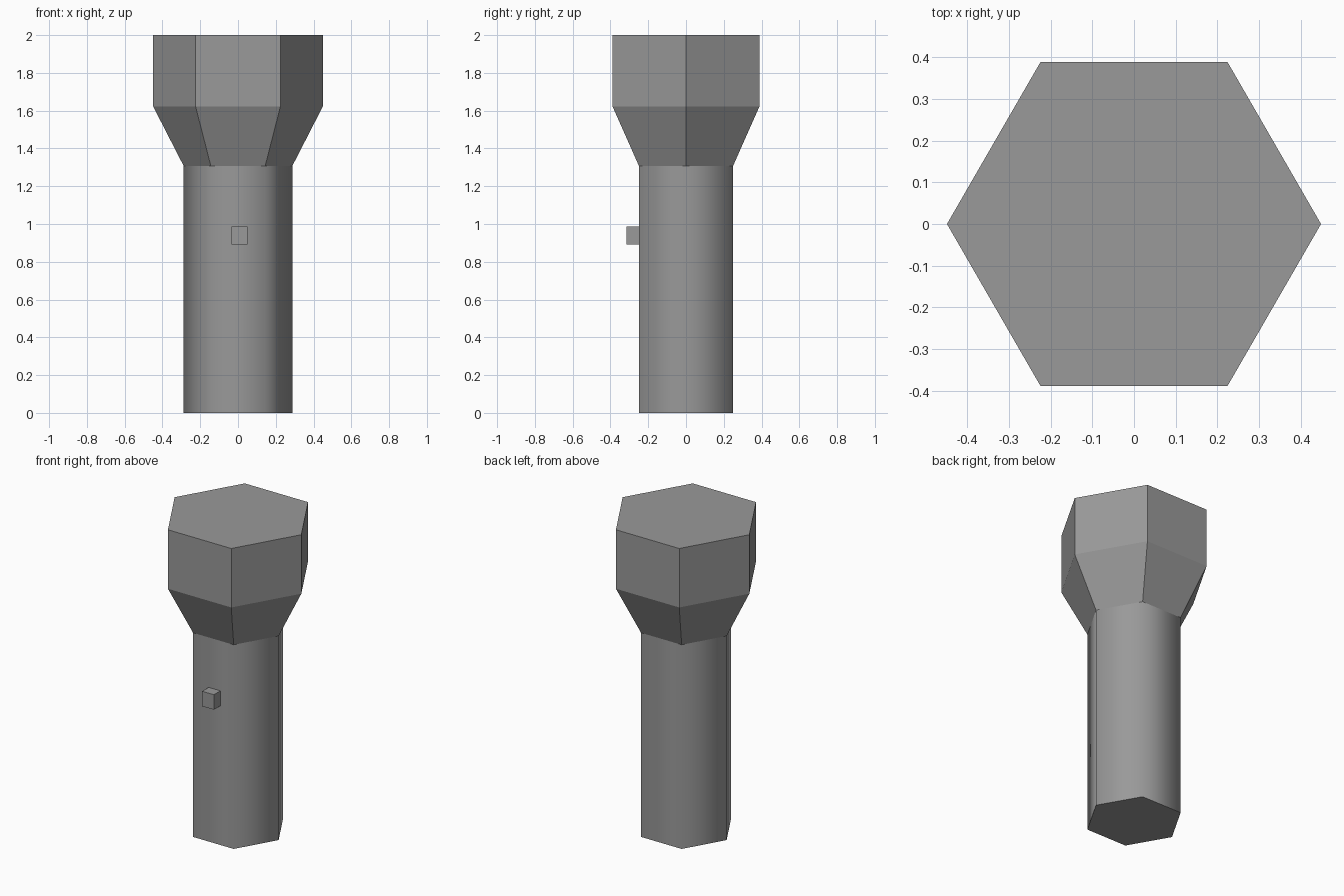
import bpy, bmesh
from math import cos, sin, tau, radians

if "Cube" in bpy.data.objects:
    bpy.data.objects.remove(bpy.data.objects["Cube"])

SIDES = 6

grey = bpy.data.materials.new("dark_grey")
grey.diffuse_color = (0.32, 0.32, 0.32, 1)
grey.use_nodes = True
grey.node_tree.nodes["Principled BSDF"].inputs["Base Color"].default_value = grey.diffuse_color


def hex_loft(name, rings, cap_bottom=False, cap_top=False):
    """Skin stacked hexagons given as (radius, z), corners on the x axis."""
    bm = bmesh.new()
    loops = [[bm.verts.new((r * cos(tau * i / SIDES), r * sin(tau * i / SIDES), z))
              for i in range(SIDES)] for r, z in rings]
    for lo, hi in zip(loops, loops[1:]):
        for i in range(SIDES):
            j = (i + 1) % SIDES
            bm.faces.new((lo[i], lo[j], hi[j], hi[i]))
    if cap_bottom:
        bm.faces.new(loops[0][::-1])
    if cap_top:
        bm.faces.new(loops[-1])
    mesh = bpy.data.meshes.new(name)
    bm.to_mesh(mesh)
    bm.free()
    mesh.materials.append(grey)
    ob = bpy.data.objects.new(name, mesh)
    bpy.context.collection.objects.link(ob)
    return ob


# Handle: six-sided tube with softly shaded sides and a flat base
handle = hex_loft("handle", [(0.288, 0), (0.288, 1.308)], cap_bottom=True)
bpy.context.view_layer.objects.active = handle
handle.select_set(True)
bpy.ops.object.shade_smooth_by_angle(angle=radians(65))
handle.select_set(False)

# Head: flared collar and faceted lamp housing
hex_loft("lamp_head", [(0.288, 1.308), (0.449, 1.622), (0.449, 2.0)], cap_top=True)

# Switch: small block on the front face
bpy.ops.mesh.primitive_cube_add(size=1, location=(0.008, -0.28, 0.94))
switch = bpy.context.object
switch.name = "switch"
switch.scale = (0.083, 0.07, 0.096)
switch.data.materials.append(grey)
